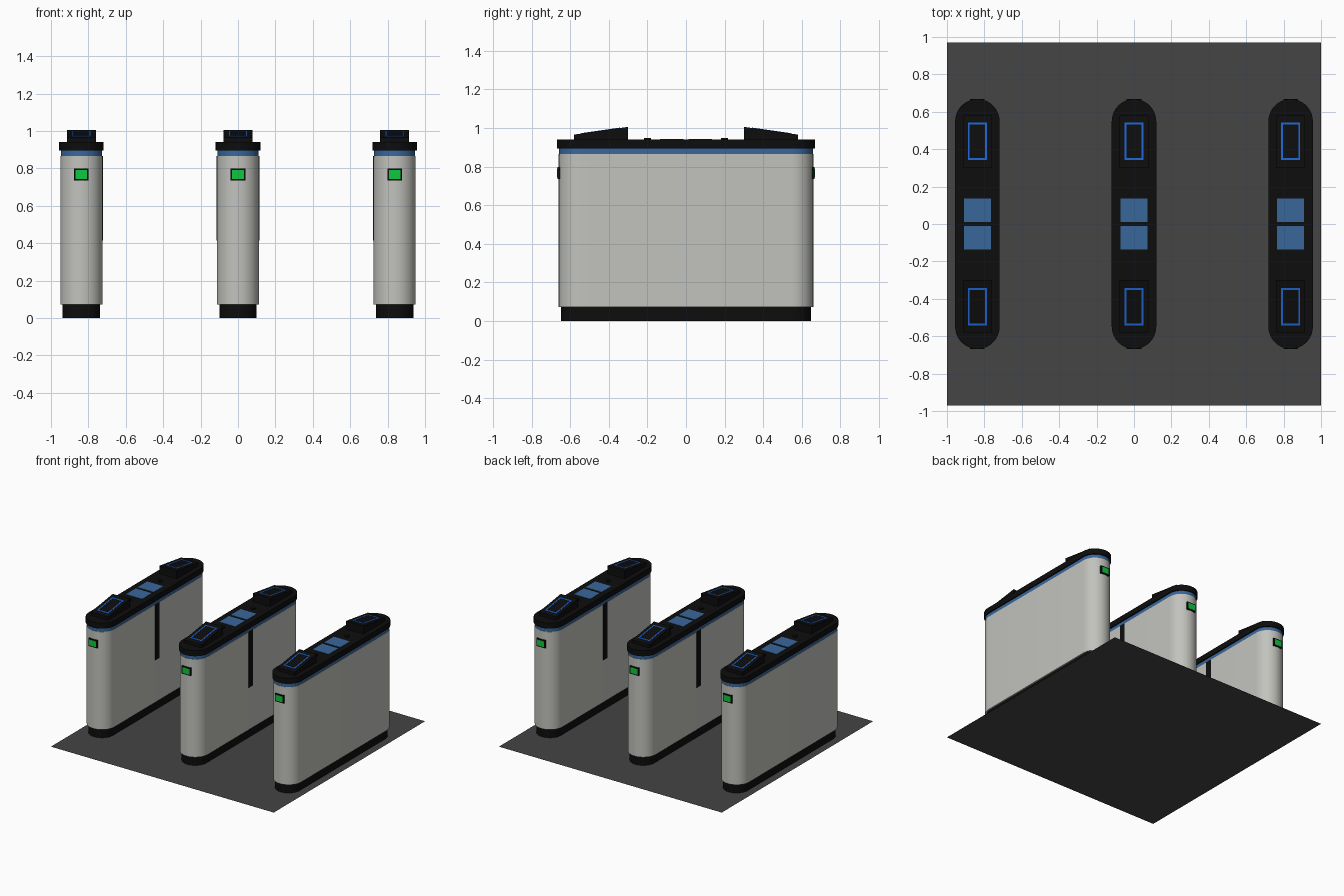
import bpy, bmesh, math

if "Cube" in bpy.data.objects:
    bpy.data.objects.remove(bpy.data.objects["Cube"])


def material(name, rgb):
    m = bpy.data.materials.new(name)
    m.diffuse_color = (*rgb, 1)
    m.use_nodes = True
    m.node_tree.nodes["Principled BSDF"].inputs["Base Color"].default_value = m.diffuse_color
    return m


BLACK = material("black plastic", (0.004, 0.004, 0.004))
STEEL = material("brushed steel", (0.54, 0.54, 0.51))
BLUE = material("steel blue", (0.04, 0.135, 0.33))
GLOW = material("bright blue", (0.013, 0.13, 0.65))
GREEN = material("signal green", (0.005, 0.58, 0.05))
FLOOR = material("dark floor", (0.058, 0.058, 0.058))


def make(name, bm, mat, smooth=False):
    bmesh.ops.recalc_face_normals(bm, faces=bm.faces)
    me = bpy.data.meshes.new(name)
    bm.to_mesh(me)
    bm.free()
    me.materials.append(mat)
    ob = bpy.data.objects.new(name, me)
    bpy.context.collection.objects.link(ob)
    if smooth:
        bpy.ops.object.select_all(action='DESELECT')
        ob.select_set(True)
        bpy.context.view_layer.objects.active = ob
        bpy.ops.object.shade_smooth_by_angle(angle=math.radians(35))
    return ob


def extrude(name, pts, vec, mat, smooth=False):
    """Closed prism: a polygon swept along vec."""
    bm = bmesh.new()
    a = [bm.verts.new(p) for p in pts]
    b = [bm.verts.new([p[i] + vec[i] for i in range(3)]) for p in pts]
    bm.faces.new(a)
    bm.faces.new(b)
    n = len(pts)
    for i in range(n):
        bm.faces.new((a[i], a[(i + 1) % n], b[(i + 1) % n], b[i]))
    return make(name, bm, mat, smooth)


def box(name, x0, x1, y0, y1, z0, z1, mat):
    return extrude(name, [(x0, y0, z0), (x1, y0, z0), (x1, y1, z0), (x0, y1, z0)],
                   (0, 0, z1 - z0), mat)


def stadium(name, cx, r, half_len, z0, z1, mat):
    """Long slab with fully rounded ends."""
    n, pts = 20, []
    for s in (1, -1):
        for i in range(n + 1):
            a = math.pi * i / n + (0 if s > 0 else math.pi)
            pts.append((cx + r * math.cos(a), s * (half_len - r) + r * math.sin(a), z0))
    return extrude(name, pts, (0, 0, z1 - z0), mat, True)


def slope(y):
    """Height of the reader's sloping top at distance y from the middle."""
    return 1.006 + (y - 0.30) * (0.966 - 1.006) / 0.28


def reader(cx, s, tag):
    # sloping reader wedge
    prof = [(0.30, 0.935), (0.58, 0.935), (0.58, slope(0.58)), (0.30, slope(0.30))]
    extrude("reader_wedge_" + tag, [(cx - 0.077, s * y, z) for y, z in prof],
            (0.154, 0, 0), BLACK)
    # glowing outline on the slope
    bm = bmesh.new()
    rings = []
    for hx, y0, y1 in ((0.051, 0.342, 0.542), (0.041, 0.353, 0.531)):
        for dz in (-0.001, 0.002):
            rings.append([bm.verts.new((cx + x, s * y, slope(y) + dz))
                          for x, y in ((-hx, y0), (hx, y0), (hx, y1), (-hx, y1))])
    ob, ot, ib, it = rings
    for i in range(4):
        j = (i + 1) % 4
        for p, q in ((ot, it), (it, ib), (ib, ob), (ob, ot)):
            bm.faces.new((p[i], p[j], q[j], q[i]))
    make("reader_outline_" + tag, bm, GLOW)


# floor sheet
bm = bmesh.new()
bm.faces.new([bm.verts.new(p) for p in
              ((-1, -0.97, 0), (1, -0.97, 0), (1, 0.97, 0), (-1, 0.97, 0))])
make("floor_sheet", bm, FLOOR)

for cx, label, gate_sides in ((-0.8375, "left", (1,)), (0, "middle", (-1, 1)),
                              (0.8375, "right", (-1,))):
    # cabinet layers
    stadium("plinth_" + label, cx, 0.100, 0.648, 0.0005, 0.074, BLACK)
    stadium("cabinet_" + label, cx, 0.1125, 0.660, 0.072, 0.866, STEEL)
    stadium("blue_band_" + label, cx, 0.110, 0.658, 0.864, 0.897, BLUE)
    stadium("top_cap_" + label, cx, 0.119, 0.668, 0.895, 0.940, BLACK)

    # gate slots facing the passages
    for g in gate_sides:
        x0, x1 = sorted((cx + g * 0.110, cx + g * 0.1155))
        box(f"gate_slot_{label}_{'right' if g > 0 else 'left'}",
            x0, x1, -0.027, 0.027, 0.415, 0.866, BLACK)

    for s, end in ((-1, "front"), (1, "back")):
        tag = label + "_" + end
        reader(cx, s, tag)
        # blue panels in the middle of the cap
        y0, y1 = sorted((s * 0.012, s * 0.136))
        box("top_panel_" + tag, cx - 0.0725, cx + 0.0725, y0, y1, 0.939, 0.942, BLUE)
        # small sensor button
        n = 20
        extrude("sensor_" + tag,
                [(cx + 0.018 * math.cos(2 * math.pi * i / n),
                  s * 0.2 + 0.018 * math.sin(2 * math.pi * i / n), 0.938) for i in range(n)],
                (0, 0, 0.010), BLACK, True)
        # signal display with green screen
        y0, y1 = sorted((s * 0.645, s * 0.667))
        box("signal_frame_" + tag, cx - 0.039, cx + 0.039, y0, y1, 0.735, 0.798, BLACK)
        y0, y1 = sorted((s * 0.665, s * 0.669))
        box("signal_screen_" + tag, cx - 0.031, cx + 0.031, y0, y1, 0.743, 0.790, GREEN)
